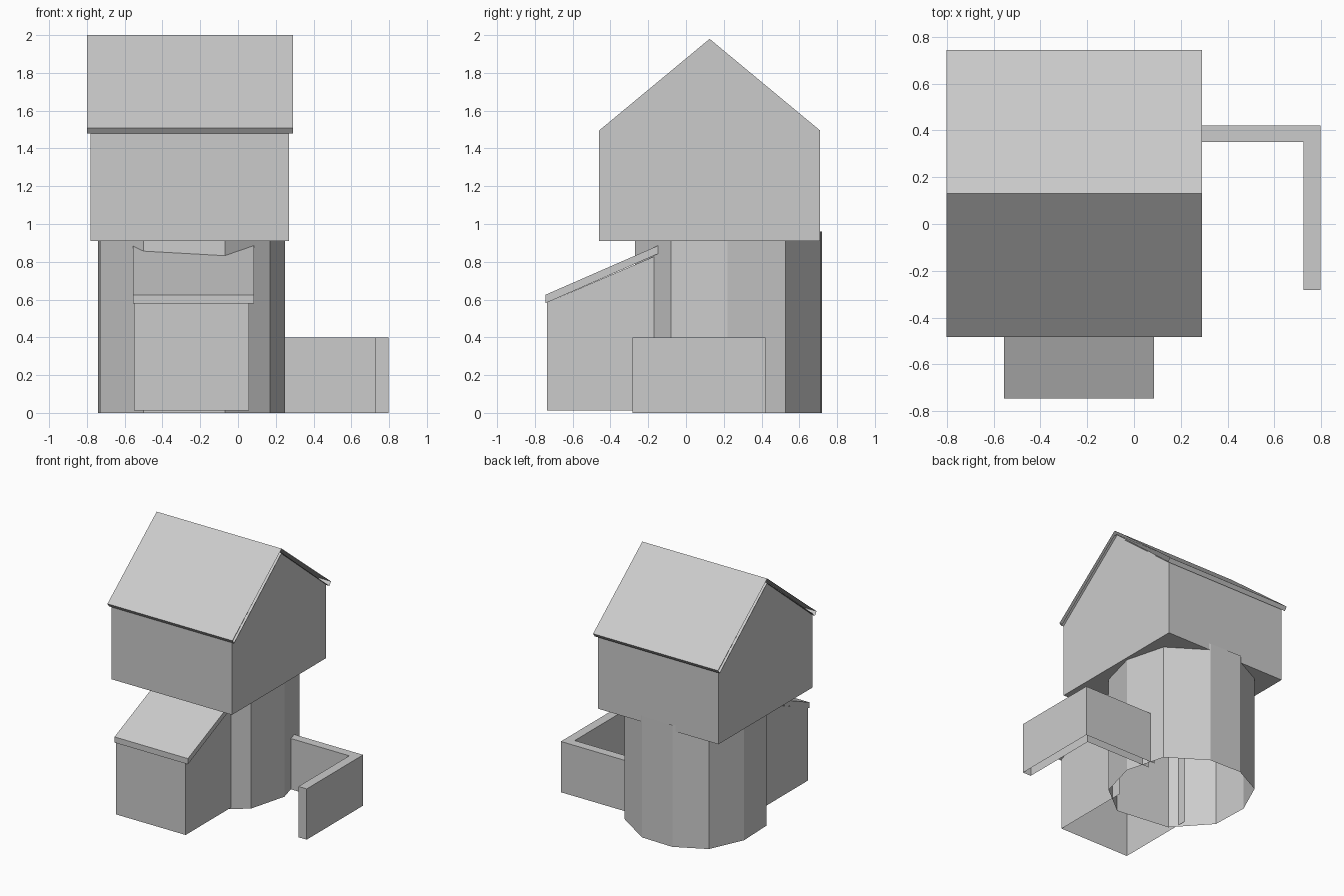
import bpy, bmesh
from mathutils import Vector

if "Cube" in bpy.data.objects:
    bpy.data.objects.remove(bpy.data.objects["Cube"])


def prism(name, profile, axis, lo, hi, cap_lo=True, cap_hi=True, skip=()):
    """Extrude a 2D profile along axis; caps and listed side faces may be left open."""
    def place(p, t):
        return Vector((t, p[0], p[1])) if axis == 'X' else Vector((p[0], p[1], t))
    bm = bmesh.new()
    a = [bm.verts.new(place(p, lo)) for p in profile]
    b = [bm.verts.new(place(p, hi)) for p in profile]
    n = len(profile)
    # profiles run counter-clockwise, so this winding faces outward
    for i in range(n):
        if i not in skip:
            j = (i + 1) % n
            bm.faces.new((a[i], a[j], b[j], b[i]))
    if cap_lo:
        bm.faces.new(a[::-1])
    if cap_hi:
        bm.faces.new(b)
    me = bpy.data.meshes.new(name)
    bm.to_mesh(me)
    bm.free()
    ob = bpy.data.objects.new(name, me)
    bpy.context.collection.objects.link(ob)
    return ob


# Uneven ten-sided tower, open at both ends
tower = [(0.25, 0.22), (0.168, 0.528), (-0.115, 0.713), (-0.385, 0.72), (-0.62, 0.60),
         (-0.74, 0.335), (-0.73, 0.04), (-0.50, -0.215), (-0.07, -0.27), (0.17, -0.08)]
prism("tower", tower, 'Z', 0, 0.96, False, False)

# Upper room with gable ends
room = [(-0.46, 0.91), (0.71, 0.91), (0.71, 1.495), (0.125, 1.98), (-0.46, 1.495)]
prism("upper_room", room, 'X', -0.78, 0.27)

# Main roof: folded slab, open at the gable ends
mid, half = 0.13, 0.613
roof = [(mid - half, 1.508), (mid - half + 0.02, 1.48), (mid, 1.966),
        (mid + half - 0.02, 1.48), (mid + half, 1.508), (mid, 2.0)]
prism("main_roof", roof, 'X', -0.80, 0.29, False, False)

# Porch walls under the lean-to roof, open below and at the back
porch = [(-0.735, 0.012), (-0.09, 0.012), (-0.09, 0.862), (-0.735, 0.585)]
prism("porch", porch, 'X', -0.55, 0.058, skip=(0, 1))

# Lean-to roof slab
lean_to = [(-0.745, 0.58), (-0.147, 0.843), (-0.147, 0.886), (-0.745, 0.625)]
prism("porch_roof", lean_to, 'X', -0.555, 0.085)

# L-shaped yard wall, open below and where it enters the tower
yard = [(0.16, 0.35), (0.725, 0.35), (0.725, -0.283), (0.797, -0.283),
        (0.797, 0.42), (0.16, 0.42)]
prism("yard_wall", yard, 'Z', 0, 0.40, cap_lo=False, skip=(5,))
